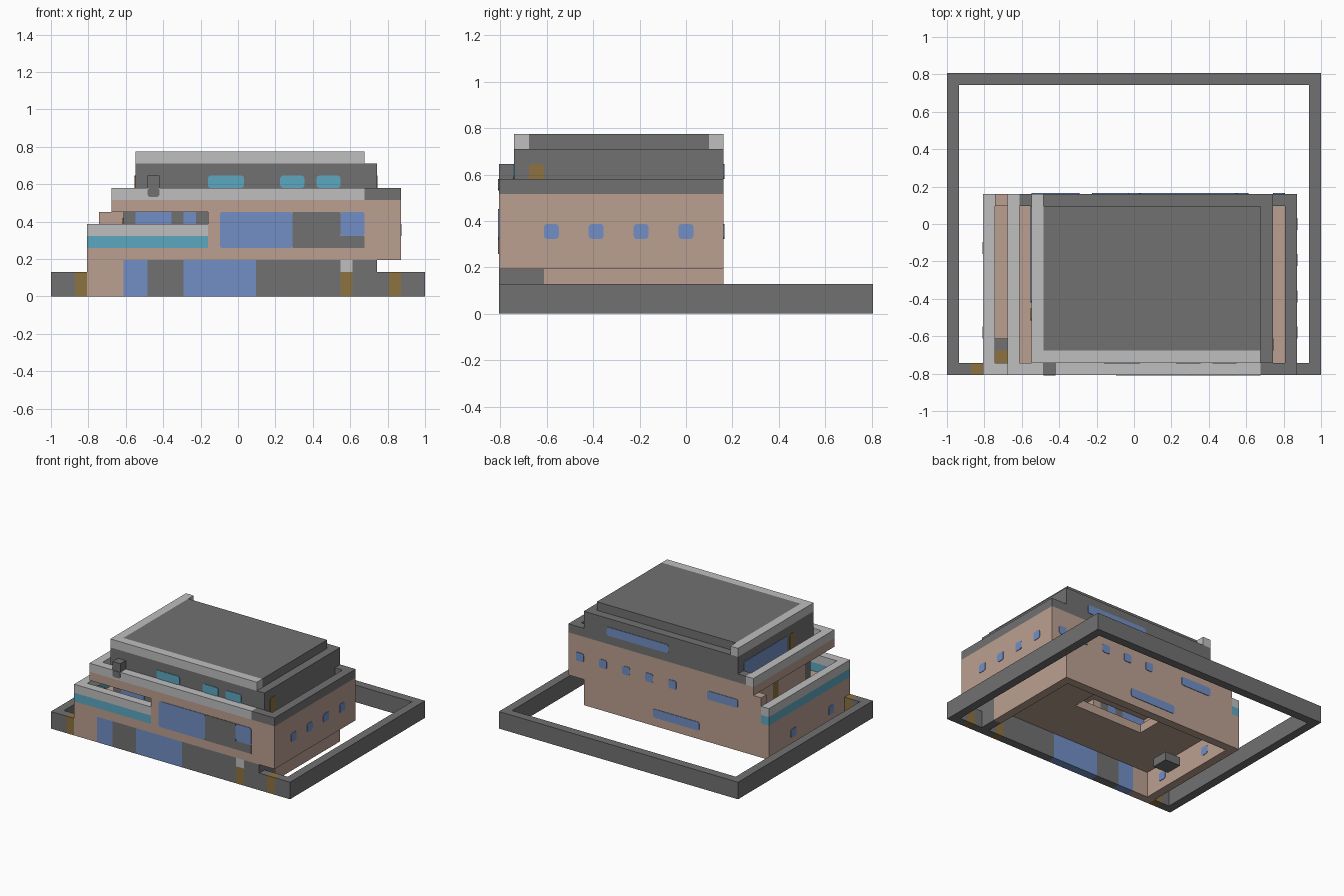
import bpy
import bmesh
from mathutils import Vector

cube = bpy.data.objects.get("Cube")
if cube:
    bpy.data.objects.remove(cube, do_unlink=True)

U = 2 / 62                      # one block of the building grid
ORIGIN = Vector((31, 25, 0))    # grid point that sits at the world origin


def material(name, r, g, b):
    m = bpy.data.materials.new(name)
    m.use_nodes = True
    m.diffuse_color = (r, g, b, 1)
    m.node_tree.nodes["Principled BSDF"].inputs["Base Color"].default_value = (r, g, b, 1)
    return m


GRAY = material("dark gray", .165, .165, .165)
LIGHT = material("light gray", .52, .52, .52)
PINK = material("dusty pink", .50, .35, .285)
BLUE = material("window blue", .17, .275, .56)
TEAL = material("teal glass", .11, .39, .53)
BROWN = material("wood brown", .27, .17, .05)


def box(name, x, y, z, mat, round_axis=None):
    """Block between grid ranges; optionally rounds the corners along one axis."""
    bm = bmesh.new()
    bmesh.ops.create_cube(bm, size=1)
    lo, hi = Vector((x[0], y[0], z[0])), Vector((x[1], y[1], z[1]))
    for v in bm.verts:
        v.co = Vector([(lo[i] + (v.co[i] + .5) * (hi[i] - lo[i]) - ORIGIN[i]) * U
                       for i in range(3)])
    if round_axis is not None:
        edges = [e for e in bm.edges
                 if all(abs(e.verts[0].co[i] - e.verts[1].co[i]) < 1e-6
                        for i in range(3) if i != round_axis)]
        bmesh.ops.bevel(bm, geom=edges, offset=.013, segments=2, profile=.5,
                        affect='EDGES')
    mesh = bpy.data.meshes.new(name)
    bm.to_mesh(mesh)
    bm.free()
    mesh.materials.append(mat)
    obj = bpy.data.objects.new(name, mesh)
    bpy.context.collection.objects.link(obj)
    return obj


def pane(name, facing, along, z, wall, mat, rounded=True):
    """Panel set through a two-block wall, just proud of both faces."""
    depth = (wall - .12, wall + 2.12)
    if facing == "y":
        box(name, along, depth, z, mat, 1 if rounded else None)
    else:
        box(name, depth, along, z, mat, 0 if rounded else None)


# Garden wall with gate posts
box("garden_wall_back", (0, 62), (48, 50), (0, 4), GRAY)
box("garden_wall_right", (0, 2), (0, 48), (0, 4), GRAY)
box("garden_wall_left", (60, 62), (0, 48), (0, 4), GRAY)
box("garden_front_right", (2, 4), (0, 2), (0, 4), GRAY)
box("garden_front_left", (58, 60), (0, 2), (0, 4), GRAY)
box("garden_front_inner", (54, 56), (0, 2), (0, 4), GRAY)
for side, x in (("right", 4), ("left", 56)):
    box("gate_post_" + side, (x, x + 2), (0, 2), (0, 4), BROWN)

# Ground floor walls
box("ground_back_wall", (6, 54), (28, 30), (0, 6), PINK)
box("ground_right_wall", (6, 8), (0, 28), (0, 6), PINK)
box("ground_left_wall", (52, 54), (6, 28), (0, 6), PINK)
box("ground_corner", (52, 54), (0, 6), (0, 6), GRAY)

# Ground floor front, in strips
start = 8
for end, mat, part in ((12, PINK, "wall"), (16, BLUE, "window"), (22, GRAY, "wall"),
                       (34, BLUE, "window"), (48, GRAY, "wall")):
    box("ground_front_" + part, (start, end), (0, 2), (0, 6), mat)
    start = end
box("door_column", (48, 50), (0, 2), (0, 4), BROWN)
box("door_lamp", (48, 50), (0, 2), (4, 6), LIGHT)
box("ground_front_end", (50, 52), (0, 2), (0, 6), GRAY)
pane("ground_back_window", "y", (24, 36), (2, 4), 28, BLUE)
for y in (6, 20):
    pane("ground_side_window", "x", (y, y + 2), (2, 4), 6, BLUE)
box("desk", (9, 13), (10, 14), (2, 4), GRAY)

# Middle floor slab around a stair opening
box("middle_floor_front", (6, 58), (0, 14), (6, 8), PINK)
box("middle_floor_back", (6, 58), (26, 30), (6, 8), PINK)
box("middle_floor_right", (6, 20), (14, 26), (6, 8), PINK)
box("middle_floor_left", (38, 58), (14, 26), (6, 8), PINK)

# Middle floor walls
box("middle_back_wall", (8, 56), (28, 30), (8, 14), PINK)
box("middle_left_wall", (56, 58), (0, 30), (8, 14), PINK)
box("middle_front_wall", (26, 56), (0, 2), (8, 14), PINK)
box("middle_right_wall", (12, 14), (8, 28), (8, 14), PINK)
box("balcony_end_wall", (26, 28), (2, 8), (8, 14), PINK)
box("balcony_wall", (12, 26), (6, 8), (8, 14), GRAY)
pane("balcony_wide_window", "y", (14, 20), (8, 14), 6, BLUE, False)
pane("balcony_narrow_window", "y", (22, 24), (8, 14), 6, BLUE, False)
pane("balcony_door", "x", (18, 20), (8, 13), 12, BROWN, False)

# Middle floor windows
pane("front_window_wide", "y", (28, 40), (8, 14), 0, BLUE)
box("front_panel", (40, 48), (-.12, 2), (8, 14), GRAY)
box("front_panel_sill", (48, 52), (-.12, 2), (8, 10), GRAY)
pane("front_window_small", "y", (48, 52), (10, 14), 0, BLUE)
for x in range(30, 55, 6):
    pane("back_window", "y", (x, x + 2), (10, 12), 28, BLUE)
pane("back_window_long", "y", (14, 22), (10, 12), 28, BLUE)
for y in range(6, 25, 6):
    pane("left_window", "x", (y, y + 2), (10, 12), 56, BLUE)

# Balcony railing, glass below and handrail above, with planter and bench
for part, z, mat in (("glass", (8, 10), TEAL), ("handrail", (10, 12), LIGHT)):
    box("balcony_front_" + part, (8, 26), (0, 2), z, mat)
    box("balcony_side_" + part, (6, 8), (0, 30), z, mat)
box("planter", (8, 10), (2, 4), (8, 10), BROWN)
box("bench", (8, 10), (4, 6), (8, 10), GRAY)

# Terrace deck and parapet
box("terrace_deck", (10, 58), (0, 30), (14, 16), PINK)
box("parapet_right", (10, 12), (0, 30), (16, 18), LIGHT)
box("parapet_front", (12, 52), (0, 2), (16, 18), LIGHT)
box("parapet_front_end", (52, 56), (0, 2), (16, 18), GRAY)
box("parapet_left", (56, 58), (0, 30), (16, 18), GRAY)
box("parapet_back_right", (12, 14), (28, 30), (16, 18), GRAY)
box("parapet_back_left", (54, 56), (28, 30), (16, 18), GRAY)
box("terrace_lamp", (16, 18), (0, 2), (18, 20), GRAY)
box("terrace_lamp_bracket", (16, 18), (-.12, .1), (16.5, 18), GRAY, 1)

# Top floor walls and openings
box("top_front_wall", (14, 54), (2, 4), (16, 22), GRAY)
box("top_back_wall", (14, 54), (28, 30), (16, 22), GRAY)
box("top_right_wall", (14, 16), (4, 28), (16, 22), GRAY)
box("top_left_wall", (52, 54), (4, 28), (16, 22), GRAY)
for x, end in ((26, 32), (38, 42), (44, 48)):
    pane("top_front_window", "y", (x, end), (18, 20), 2, TEAL)
pane("top_back_window", "y", (32, 48), (18, 20), 28, BLUE)
pane("top_side_window", "x", (12, 28), (16, 20), 14, BLUE)
pane("top_right_door", "x", (9, 11), (16, 20), 14, BROWN)
pane("top_left_door", "x", (4, 6), (16, 20), 52, BROWN)

# Roof with pale edging on two sides
box("roof", (16, 52), (4, 28), (22, 24), GRAY)
box("roof_edge_right", (14, 16), (2, 30), (22, 24), LIGHT)
box("roof_edge_front", (16, 52), (2, 4), (22, 24), LIGHT)
